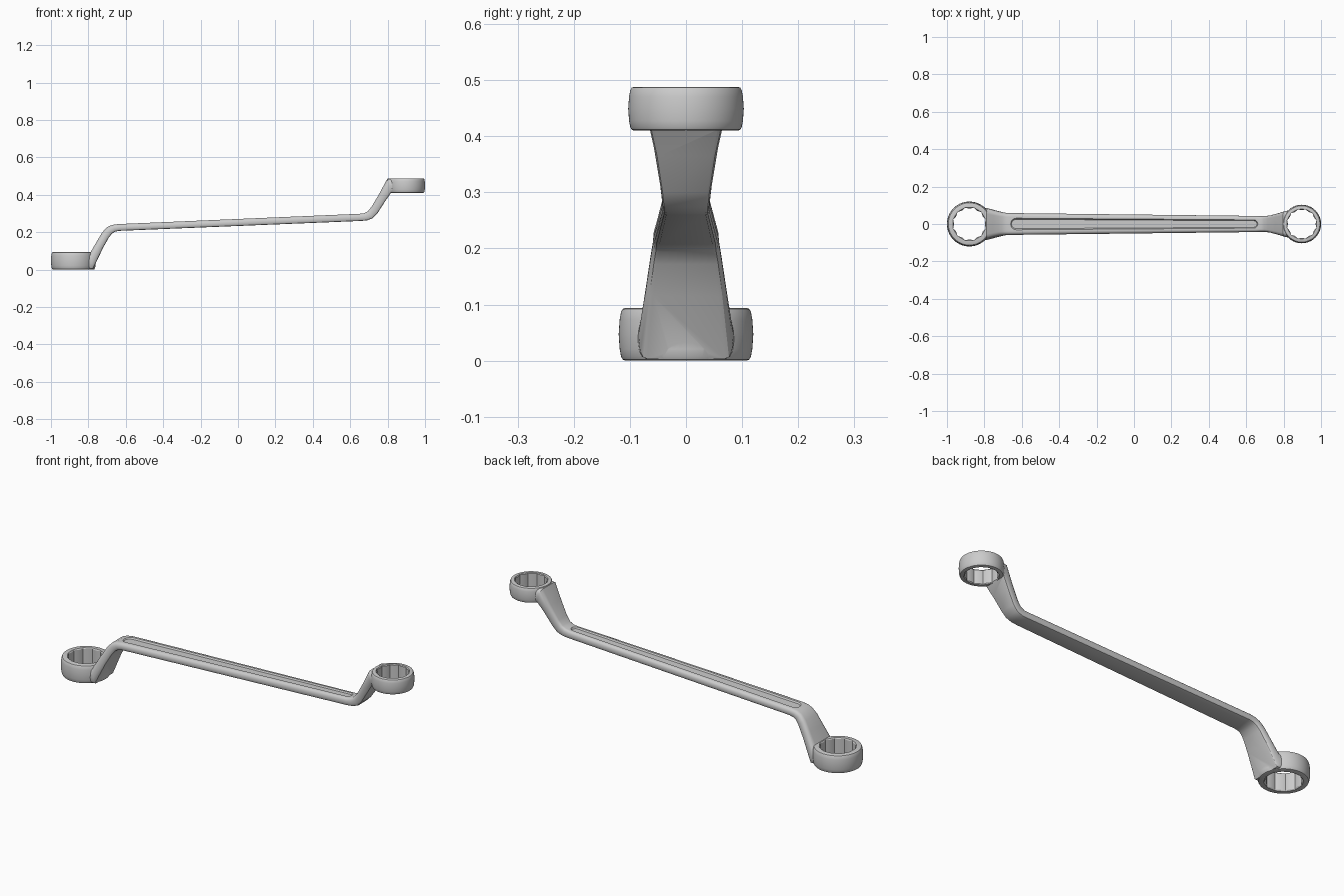
import bpy, bmesh, math

if "Cube" in bpy.data.objects:
    bpy.data.objects.remove(bpy.data.objects["Cube"])

def make(name, rings, caps=True, loop=False):
    """Skin a list of closed point rings into a solid mesh."""
    bm = bmesh.new()
    vs = [[bm.verts.new(p) for p in r] for r in rings]
    n = len(vs[0])
    for a, b in zip(vs, vs[1:]):
        for i in range(n):
            j = (i + 1) % n
            bm.faces.new((a[i], a[j], b[j], b[i]))
    if caps:
        bm.faces.new(vs[0])
        bm.faces.new(vs[-1])
    bmesh.ops.recalc_face_normals(bm, faces=bm.faces[:])
    me = bpy.data.meshes.new(name)
    bm.to_mesh(me)
    bm.free()
    ob = bpy.data.objects.new(name, me)
    bpy.context.collection.objects.link(ob)
    return ob

def boolean(target, tool, op):
    m = target.modifiers.new(op, 'BOOLEAN')
    m.operation = op
    m.solver = 'EXACT'
    m.object = tool
    bpy.context.view_layer.objects.active = target
    bpy.ops.object.modifier_apply(modifier=m.name)
    bpy.data.objects.remove(tool)

def ring_head(name, cx, z0, h, r):
    # barrel-shaped outer wall with rounded rims
    prof = [(.90, 0), (.94, .02), (.965, .08), (.985, .22), (1, .5),
            (.985, .78), (.965, .92), (.94, .98), (.90, 1)]
    return make(name, [[(cx + r * k * math.cos(t), r * k * math.sin(t), z0 + v * h)
                        for t in (i * math.tau / 72 for i in range(72))] for k, v in prof])

def bore(name, cx, z0, h, r):
    # twelve-point socket cutter, flared slightly at both mouths
    def star(z, inner):
        pts = []
        for i in range(24):
            t = i * math.tau / 24
            k = r if i % 2 else r * inner
            pts.append((cx + k * math.cos(t), k * math.sin(t), z))
        return pts
    c = .05 * h
    return make(name, [star(z0 - .02, .98), star(z0, .98), star(z0 + c, .91),
                       star(z0 + h - c, .91), star(z0 + h, .98), star(z0 + h + .02, .98)])

# shank stations: top x, top z, bottom x, bottom z, half width
stations = [
    (-.83, .088, -.83, .004, .088), (-.79, .090, -.775, .003, .084),
    (-.755, .150, -.722, .115, .071), (-.725, .200, -.690, .172, .063),
    (-.700, .226, -.672, .194, .059), (-.675, .238, -.655, .203, .058),
    (-.640, .243, -.635, .207, .058), (.650, .298, .660, .260, .043),
    (.675, .301, .690, .263, .042), (.695, .312, .720, .274, .043),
    (.715, .337, .745, .300, .046), (.755, .405, .787, .365, .057),
    (.797, .483, .820, .413, .069), (.84, .484, .84, .413, .075)]
half = [(.82, 0), (.91, .04), (.97, .15), (1, .35), (1, .55),
        (.96, .76), (.87, .91), (.76, .98), (.66, 1)]
section = half + [(-u, v) for u, v in reversed(half)]
wrench = make("wrench", [[(bx + (tx - bx) * v, w * u, bz + (tz - bz) * v)
                          for u, v in section] for tx, tz, bx, bz, w in stations])

# recessed slot along the top of the shank
def slot(scale, dz):
    pts = []
    for cx, r, a0 in ((.64, .022, -90), (-.63, .031, 90)):
        for i in range(13):
            t = math.radians(a0 + i * 15)
            x = cx + r * scale * math.cos(t)
            pts.append((x, r * scale * math.sin(t), .2703 + .0426 * x + dz))
    return pts
boolean(wrench, make("slot_cutter", [slot(.8, -.007), slot(1, 0), slot(1.0, .03)]), 'DIFFERENCE')

# ring heads and their sockets
heads = (("large", -.88, 0, .094, .12, .09), ("small", .897, .41, .078, .103, .081))
for n, cx, z0, h, r, rb in heads:
    boolean(wrench, ring_head(n + "_ring", cx, z0, h, r), 'UNION')
for n, cx, z0, h, r, rb in heads:
    boolean(wrench, bore(n + "_socket", cx, z0, h, rb), 'DIFFERENCE')

bpy.ops.object.select_all(action='DESELECT')
wrench.select_set(True)
bpy.context.view_layer.objects.active = wrench
bpy.ops.object.shade_smooth_by_angle(angle=math.radians(28))
